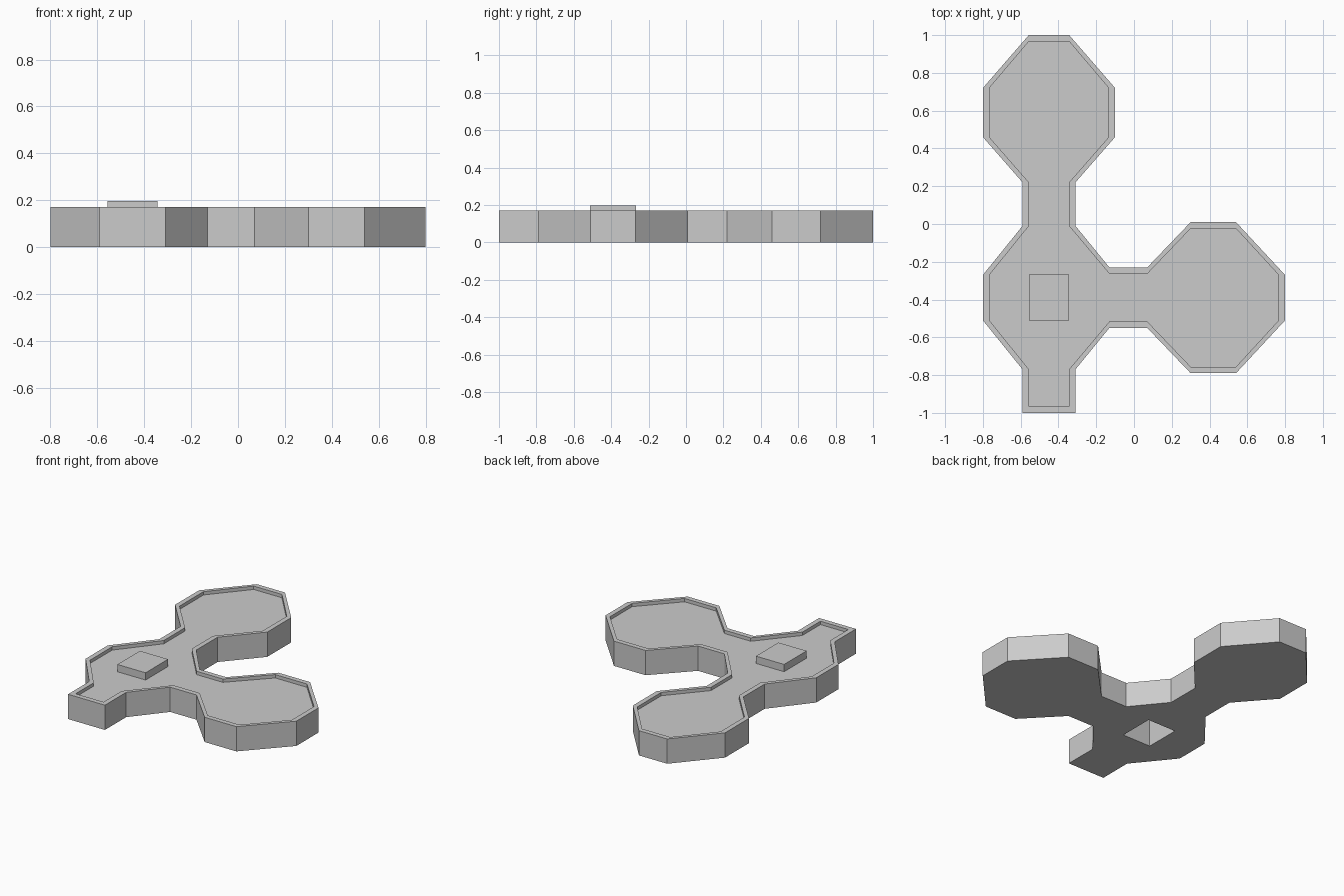
import bpy
import bmesh
from mathutils import Vector

if "Cube" in bpy.data.objects:
    bpy.data.objects.remove(bpy.data.objects["Cube"], do_unlink=True)

AXIS_X, AXIS_Y = -0.45, -0.39      # centre lines of the column and the side arm
RIM_Z, FLOOR_Z, PEG_Z = 0.17, 0.147, 0.197
RIM_WIDTH = 0.034

grey = bpy.data.materials.new("plain grey")
grey.use_nodes = True
colour = (0.6, 0.6, 0.6, 1)
grey.diffuse_color = colour
grey.node_tree.nodes["Principled BSDF"].inputs["Base Color"].default_value = colour


def column(points, side):
    """Place offsets from the column axis on one side of it."""
    return [Vector((AXIS_X + side * x, y)) for x, y in points]


def make_outline():
    """Clockwise outline of the three rooms and their necks."""
    north = [(0.107, 1), (0.35, 0.72), (0.35, 0.46), (0.14, 0.22), (0.14, -0.01)]
    west = [(0.35, -0.27), (0.35, -0.51)]
    south = [(0.14, -0.77), (0.14, -1)]
    arm = [Vector(p) for p in
           [(-0.13, -0.23), (0.07, -0.23), (0.30, 0.01), (0.54, 0.01), (0.80, -0.27)]]
    arm_back = [Vector((p.x, 2 * AXIS_Y - p.y)) for p in reversed(arm)]
    return (column(north, 1) + arm + arm_back + column(south, 1)
            + column((north + west + south)[::-1], -1))


def step_inward(points):
    """Shift each corner inward, square to its axis-aligned edges."""
    shifted = [p.copy() for p in points]
    for i, p in enumerate(points):
        j = (i + 1) % len(points)
        edge = points[j] - p
        if min(abs(edge.x), abs(edge.y)) < 0.001:
            inward = Vector((edge.y, -edge.x)).normalized() * RIM_WIDTH
            shifted[i] += inward
            shifted[j] += inward
    return shifted


def ring(bm, points, z):
    return [bm.verts.new((p.x, p.y, z)) for p in points]


def wall(bm, a, b):
    """Join two matching rings with quads."""
    for i in range(len(a)):
        j = (i + 1) % len(a)
        bm.faces.new((a[i], a[j], b[j], b[i]))


def fill_between(bm, outer, inner):
    """Flat face with a hole in it."""
    edges = []
    for loop in (outer, inner):
        edges += [bm.edges.get((loop[i - 1], loop[i])) for i in range(len(loop))]
    bmesh.ops.triangle_fill(bm, edges=edges, use_beauty=True)


def finish(bm, name):
    bmesh.ops.recalc_face_normals(bm, faces=bm.faces)
    mesh = bpy.data.meshes.new(name)
    bm.to_mesh(mesh)
    bm.free()
    mesh.materials.append(grey)
    bpy.context.collection.objects.link(bpy.data.objects.new(name, mesh))


outline = make_outline()
square = [Vector((AXIS_X + sx * 0.107, AXIS_Y + sy * 0.122))
          for sx, sy in ((-1, -1), (-1, 1), (1, 1), (1, -1))]

# Tray: outer wall, rim, recessed floor and square socket through the base
bm = bmesh.new()
base = ring(bm, outline, 0)
rim_outer = ring(bm, outline, RIM_Z)
rim_inner = ring(bm, step_inward(outline), RIM_Z)
floor = ring(bm, step_inward(outline), FLOOR_Z)
socket_low = ring(bm, square, 0)
socket_high = ring(bm, square, FLOOR_Z)
for a, b in ((base, rim_outer), (rim_outer, rim_inner), (rim_inner, floor),
             (socket_low, socket_high)):
    wall(bm, a, b)
fill_between(bm, base, socket_low)
fill_between(bm, floor, socket_high)
finish(bm, "tray")

# Peg: raised square cap, hollow beneath
bm = bmesh.new()
low, high = ring(bm, square, FLOOR_Z), ring(bm, square, PEG_Z)
wall(bm, low, high)
bm.faces.new(high)
finish(bm, "peg")
